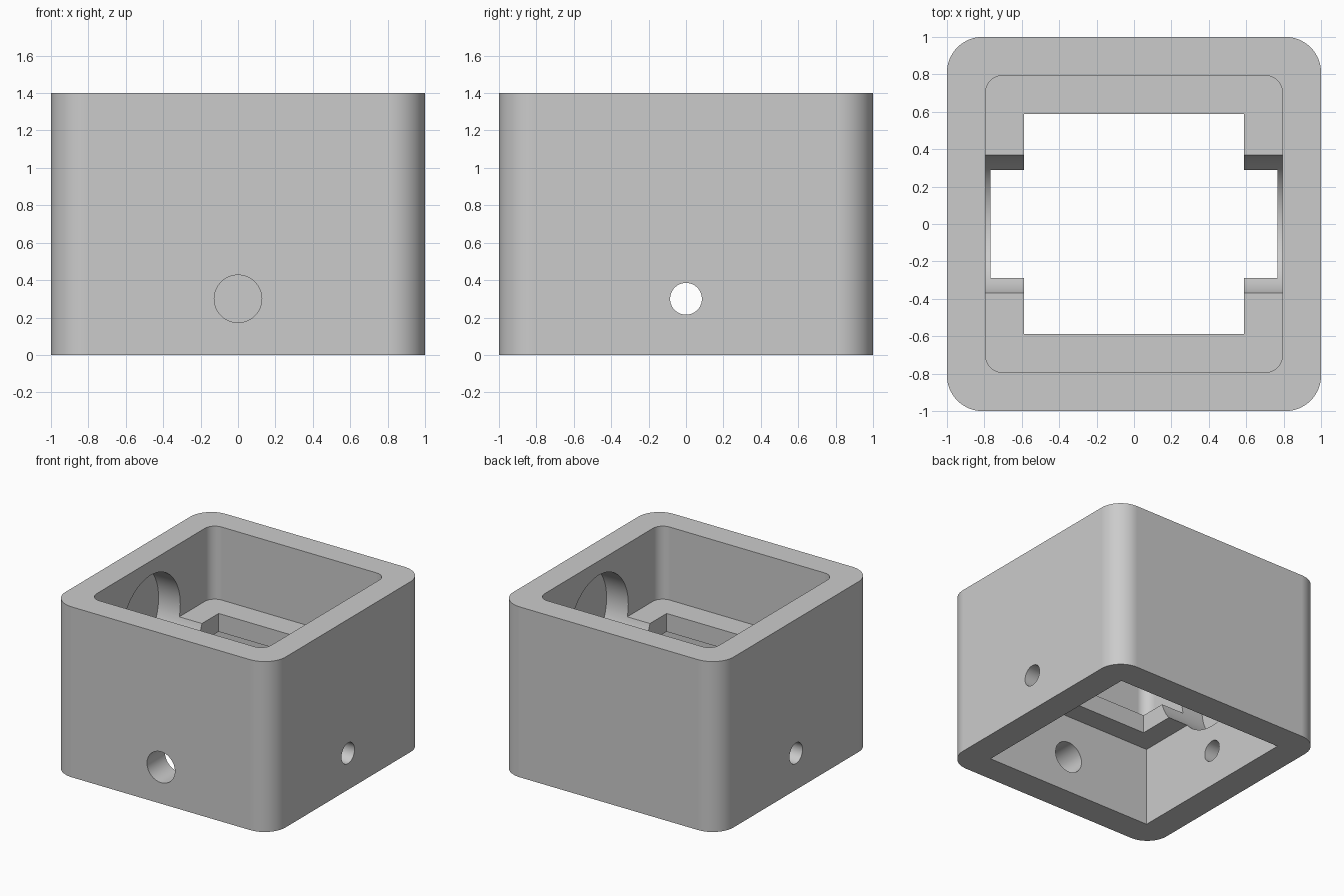
import bpy
import bmesh
from math import cos, sin, pi, radians
from mathutils import Matrix

if "Cube" in bpy.data.objects:
    bpy.data.objects.remove(bpy.data.objects["Cube"], do_unlink=True)

grey = bpy.data.materials.new("light grey")
grey.use_nodes = True
grey.diffuse_color = (0.6, 0.6, 0.6, 1)
grey.node_tree.nodes["Principled BSDF"].inputs["Base Color"].default_value = (0.6, 0.6, 0.6, 1)


def finish(name, bm):
    bmesh.ops.recalc_face_normals(bm, faces=bm.faces)
    mesh = bpy.data.meshes.new(name)
    bm.to_mesh(mesh)
    bm.free()
    mesh.materials.append(grey)
    obj = bpy.data.objects.new(name, mesh)
    bpy.context.collection.objects.link(obj)
    return obj


def square_prism(name, half, z0, z1, radius=0.0, steps=16):
    """Upright square block with optionally rounded corners."""
    bm = bmesh.new()
    ring = []
    for k in range(4):
        start = k * pi / 2
        sx, sy = ((1, 1), (-1, 1), (-1, -1), (1, -1))[k]
        c = half - radius
        for i in range(steps + 1 if radius else 1):
            a = start + i * pi / 2 / steps
            ring.append(bm.verts.new((sx * c + radius * cos(a), sy * c + radius * sin(a), z0)))
    base = bm.faces.new(ring)
    top = bmesh.ops.extrude_face_region(bm, geom=[base])
    verts = [g for g in top["geom"] if isinstance(g, bmesh.types.BMVert)]
    bmesh.ops.translate(bm, verts=verts, vec=(0, 0, z1 - z0))
    return finish(name, bm)


def bore(name, radius, length, centre, axis, segments=64):
    """Cylinder lying along the x or y axis."""
    bm = bmesh.new()
    turn = Matrix.Rotation(pi / 2, 4, "Y" if axis == "x" else "X")
    bmesh.ops.create_cone(bm, cap_ends=True, segments=segments, radius1=radius, radius2=radius,
                          depth=length, matrix=Matrix.Translation(centre) @ turn)
    return finish(name, bm)


# Rounded outer block
housing = square_prism("housing", 1.0, 0, 1.4, 0.19)

# Cavities above and below the shelf, the shelf opening, side pockets and holes
cutters = [
    square_prism("upper_cavity", 0.793, 0.8, 1.6, 0.09),
    square_prism("shelf_opening", 0.587, 0.5, 1.0),
    square_prism("lower_cavity", 0.767, -0.2, 0.65),
    bore("side_pockets", 0.383, 1.98, (0, 0, 0.9), "x", 96),
    bore("side_holes", 0.085, 2.4, (0, 0, 0.3), "x"),
    bore("front_hole", 0.127, 0.8, (0, -0.9, 0.3), "y"),
]

bpy.ops.object.select_all(action="DESELECT")
bpy.context.view_layer.objects.active = housing
housing.select_set(True)
for cutter in cutters:
    cutter.hide_render = True
    cut = housing.modifiers.new(cutter.name, "BOOLEAN")
    cut.operation = "DIFFERENCE"
    cut.solver = "EXACT"
    cut.object = cutter
    bpy.ops.object.modifier_apply(modifier=cut.name)
    bpy.data.objects.remove(cutter, do_unlink=True)

# Smooth the curved walls, keep flat faces flat
bpy.ops.object.shade_smooth_by_angle(angle=radians(30))
weighted = housing.modifiers.new("flat_faces", "WEIGHTED_NORMAL")
weighted.keep_sharp = True
